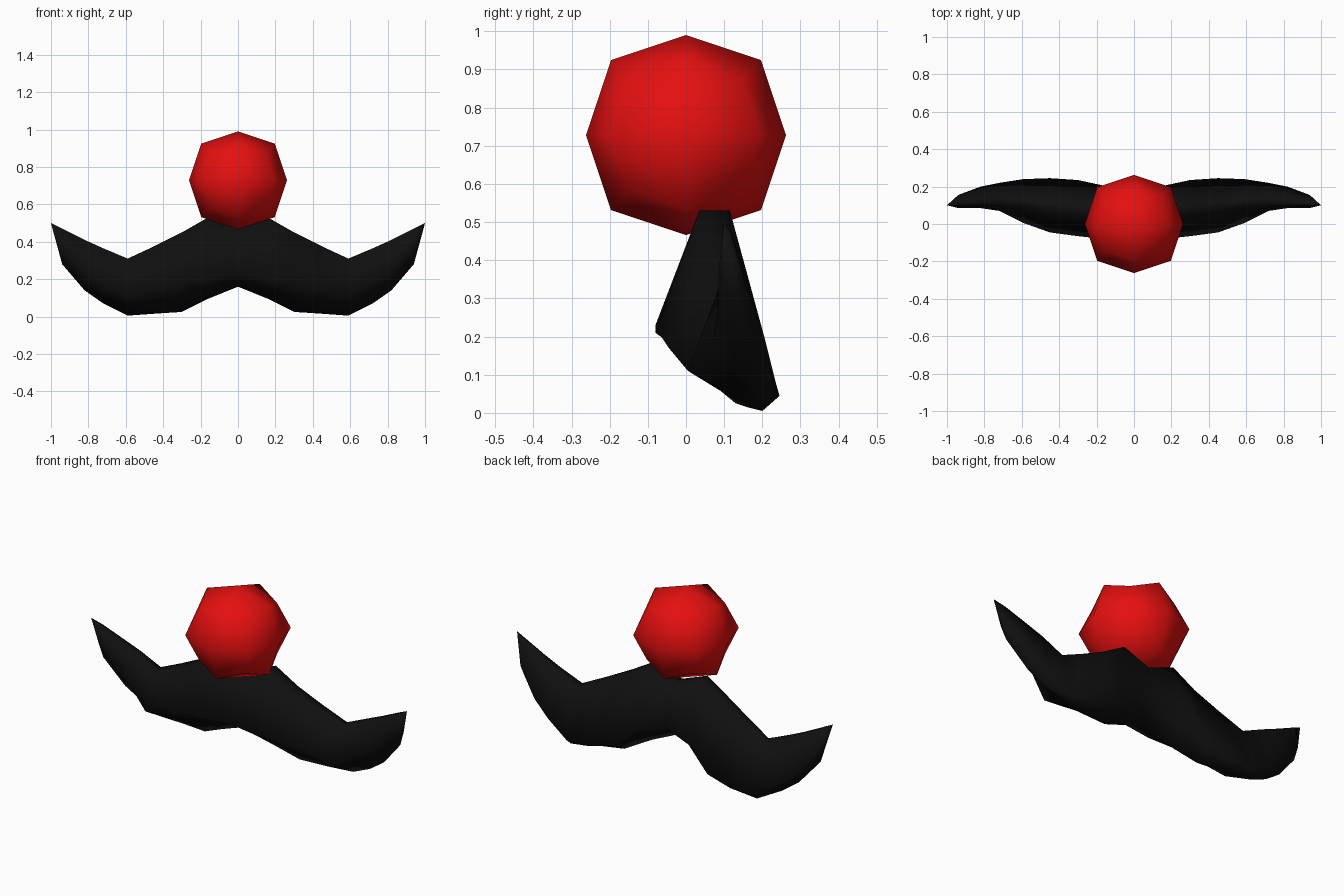
import bpy
import bmesh

default_cube = bpy.data.objects.get("Cube")
if default_cube:
    bpy.data.objects.remove(default_cube, do_unlink=True)


def make_material(name, colour):
    material = bpy.data.materials.new(name)
    material.use_nodes = True
    material.diffuse_color = colour
    material.node_tree.nodes["Principled BSDF"].inputs["Base Color"].default_value = colour
    return material


def add_object(name, bm, material):
    bmesh.ops.recalc_face_normals(bm, faces=bm.faces)
    for face in bm.faces:
        face.smooth = True
    mesh = bpy.data.meshes.new(name)
    bm.to_mesh(mesh)
    bm.free()
    mesh.materials.append(material)
    obj = bpy.data.objects.new(name, mesh)
    bpy.context.collection.objects.link(obj)
    return obj


red = make_material("bright red", (0.78, 0.005, 0.005, 1))
black = make_material("soft black", (0.005, 0.005, 0.005, 1))

# Round nose: a cube rounded by one level of subdivision
NOSE_RADIUS = 0.262
bm = bmesh.new()
bmesh.ops.create_cube(bm, size=2 * NOSE_RADIUS)
nose = add_object("nose", bm, red)
nose.location.z = 0.728
rounding = nose.modifiers.new("rounding", "SUBSURF")
rounding.levels = rounding.render_levels = 1
rounding.subdivision_type = "CATMULL_CLARK"
rounding.use_limit_surface = False

# Moustache half, as cross-sections from the middle outwards:
# x, ridge half-width, then (y, z) of ridge, back, bottom and front
sections = [
    (0, .04, (.075, .47), (.19, .25), (.05, .16), (-.08, .23)),
    (.16, .04, (.075, .53), (.205, .2), (.08, .095), (-.08, .21)),
    (.3, .035, (.08, .45), (.235, .08), (.13, .025), (-.065, .2)),
    (.45, .03, (.1, .375), (.245, .045), (.16, .015), (-.045, .17)),
    (.59, .025, (.12, .31), (.24, .04), (.2, .005), (.005, .11)),
    (.72, .025, (.125, .365), (.22, .12), (.165, .07), (.07, .18)),
    (.82, .02, (.12, .41), (.2, .2), (.15, .14), (.085, .25)),
    (.94, .01, (.11, .47), (.155, .34), (.125, .28), (.085, .37)),
]
TIP = (1, .1, .5)

bm = bmesh.new()
rings = []
for x, width, ridge, back, bottom, front in sections:
    y, z = ridge
    outline = [(y - width, z), (y + width, z), back, bottom, front]
    rings.append([bm.verts.new((x, *point)) for point in outline])
tip = bm.verts.new(TIP)
count = len(rings[0])
for i in range(count):
    j = (i + 1) % count
    for inner, outer in zip(rings, rings[1:]):
        bm.faces.new((inner[i], inner[j], outer[j], outer[i]))
    bm.faces.new((rings[-1][i], rings[-1][j], tip))

# Mirror the half and weld it along the middle
half = bm.verts[:] + bm.edges[:] + bm.faces[:]
copy = bmesh.ops.duplicate(bm, geom=half)["geom"]
for item in copy:
    if isinstance(item, bmesh.types.BMVert):
        item.co.x *= -1
bmesh.ops.remove_doubles(bm, verts=bm.verts, dist=0.0001)
add_object("moustache", bm, black)
